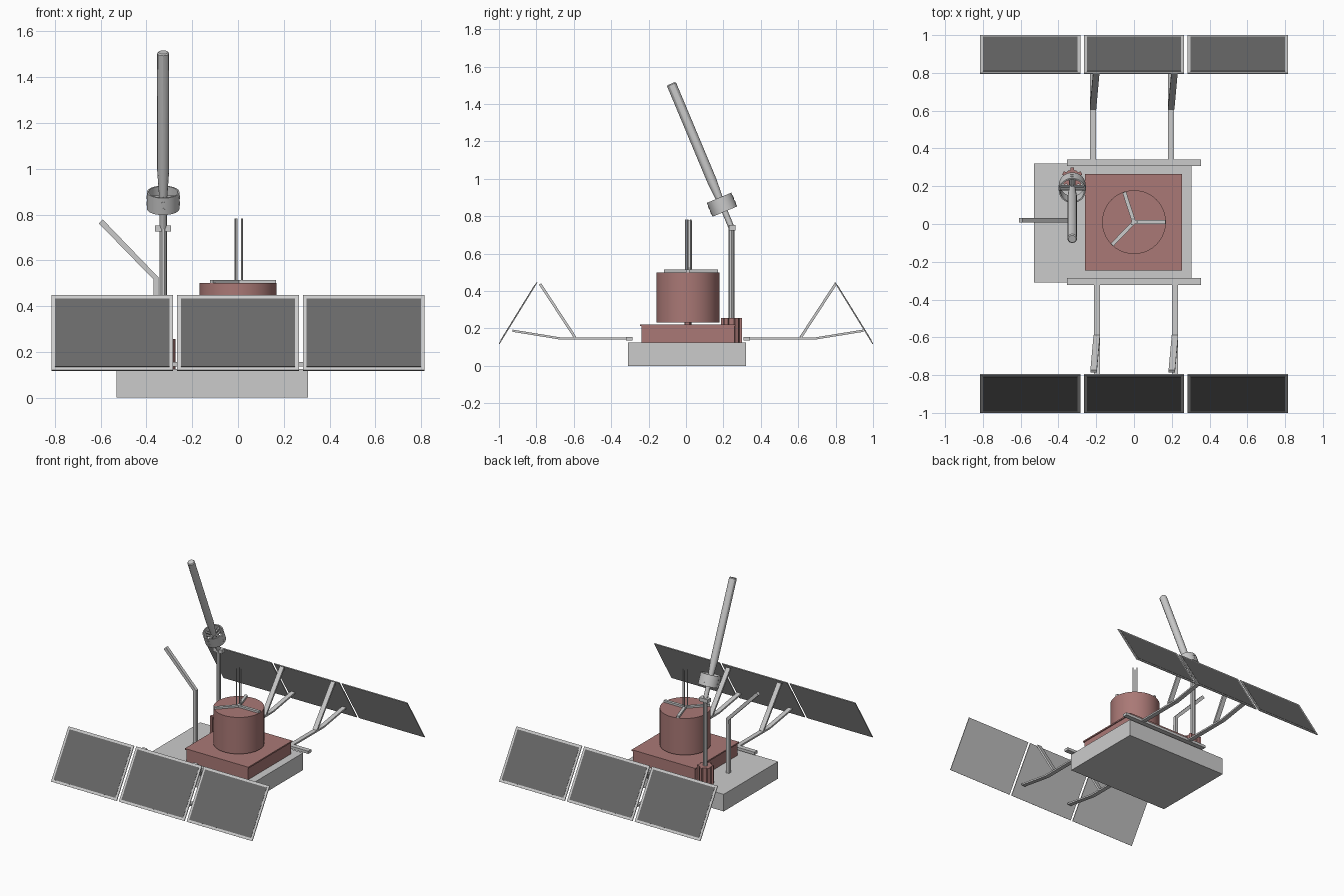
import bpy, bmesh, math
from mathutils import Vector, Matrix

if "Cube" in bpy.data.objects:
    bpy.data.objects.remove(bpy.data.objects["Cube"])


def material(name, rgb):
    m = bpy.data.materials.new(name)
    m.diffuse_color = (*rgb, 1)
    m.use_nodes = True
    m.node_tree.nodes["Principled BSDF"].inputs["Base Color"].default_value = m.diffuse_color
    return m


BROWN = material("brown", (0.40, 0.19, 0.18))
DARK = material("dark_cell", (0.14, 0.14, 0.14))


def finish(name, bm, mat=None, smooth=False):
    bmesh.ops.recalc_face_normals(bm, faces=bm.faces[:])
    me = bpy.data.meshes.new(name)
    bm.to_mesh(me)
    bm.free()
    ob = bpy.data.objects.new(name, me)
    bpy.context.collection.objects.link(ob)
    if mat:
        me.materials.append(mat)
    if smooth:
        bpy.ops.object.select_all(action='DESELECT')
        ob.select_set(True)
        bpy.context.view_layer.objects.active = ob
        bpy.ops.object.shade_smooth_by_angle()
    return ob


def box(name, lo, hi, mat=None, matrix=Matrix()):
    lo, hi = Vector(lo), Vector(hi)
    bm = bmesh.new()
    bmesh.ops.create_cube(bm, size=1, matrix=matrix @ Matrix.Translation((lo + hi) / 2)
                          @ Matrix.Diagonal((*(hi - lo), 1)))
    return finish(name, bm, mat)


def lathe(name, profile, base, axis=(0, 0, 1), n=12, mat=None, closed=False, smooth=True):
    """Revolve (radius, distance along axis) points around an axis."""
    q = Vector(axis).to_track_quat('Z', 'Y')
    bm = bmesh.new()
    rings = [[bm.verts.new(Vector(base) + q @ Vector((r * math.cos(2 * math.pi * i / n),
                                                       r * math.sin(2 * math.pi * i / n), t)))
              for i in range(n)] for r, t in profile]
    pairs = list(zip(rings, rings[1:]))
    if closed:
        pairs.append((rings[-1], rings[0]))
    for a, b in pairs:
        for i in range(n):
            bm.faces.new((a[i], a[(i + 1) % n], b[(i + 1) % n], b[i]))
    if not closed:
        bm.faces.new(rings[0])
        bm.faces.new(rings[-1])
    return finish(name, bm, mat, smooth)


def bar(name, points, w, h, side=(1, 0, 0)):
    """Rectangular bar swept along a bent path lying square to 'side'."""
    pts, side = [Vector(p) for p in points], Vector(side)
    bm, rings = bmesh.new(), []
    for i, p in enumerate(pts):
        d = (pts[min(i + 1, len(pts) - 1)] - pts[max(i - 1, 0)]).normalized()
        up = side.cross(d).normalized()
        rings.append([bm.verts.new(p + side * a * w / 2 + up * b * h / 2)
                      for a, b in ((-1, -1), (1, -1), (1, 1), (-1, 1))])
    for a, b in zip(rings, rings[1:]):
        for i in range(4):
            bm.faces.new((a[i], a[(i + 1) % 4], b[(i + 1) % 4], b[i]))
    bm.faces.new(rings[0])
    bm.faces.new(rings[-1])
    return finish(name, bm)


# Base slab and brown housing with a slightly overhanging lid
box("base", (-0.53, -0.31, 0), (0.305, 0.32, 0.125))
box("housing", (-0.253, -0.238, 0.125), (0.248, 0.258, 0.215), BROWN)
box("housing_lid", (-0.26, -0.245, 0.212), (0.255, 0.265, 0.222), BROWN)

# Drum on a short neck
C = Vector((0, 0.01, 0))
lathe("drum_neck", [(0.018, 0.22), (0.018, 0.24)], C, mat=BROWN)
lathe("drum", [(0.169, 0.232), (0.169, 0.5)], C, n=40, mat=BROWN)

# Three spokes and thin upright rods on the drum
for i, a in enumerate((0, 108, 226)):
    rot = Matrix.Translation(C) @ Matrix.Rotation(math.radians(a), 4, 'Z')
    box(f"drum_spoke_{i}", (0.0, -0.01, 0.5), (0.167, 0.01, 0.514), None, rot)
    p = rot @ Vector((0.017, 0, 0))
    lathe(f"upright_rod_{i}", [(0.004, 0.5), (0.004, 0.782)], p, n=8)

# Mast foot with fins
M = Vector((-0.327, 0.243, 0))
lathe("mast_foot", [(0.045, 0.12), (0.045, 0.255)], M, n=12, mat=BROWN)
for i in range(6):
    rot = Matrix.Translation(M) @ Matrix.Rotation(math.radians(60 * i + 30), 4, 'Z')
    box(f"mast_foot_fin_{i}", (0.03, -0.01, 0.12), (0.056, 0.01, 0.255), BROWN, rot)

# Mast and its collar
lathe("mast", [(0.016, 0.25), (0.016, 0.75)], M, n=10)
box("mast_collar", (-0.362, 0.23, 0.725), (-0.292, 0.265, 0.752))

# Tilted antenna with a flared upper tube
P = M + Vector((0, 0, 0.74))
AXIS = Vector((0, -0.386, 0.922)).normalized()
lathe("antenna", [(0.016, 0), (0.016, 0.12), (0.026, 0.27), (0.026, 0.828), (0.021, 0.834)],
      P, AXIS)

# Open ring round the antenna, held by bolts
lathe("antenna_ring", [(0.071, 0.092), (0.071, 0.172), (0.064, 0.172), (0.064, 0.092)],
      P, AXIS, n=28, closed=True)
q = AXIS.to_track_quat('Z', 'Y')
for i in range(4):
    d = q @ Vector((math.cos(i * math.pi / 2), math.sin(i * math.pi / 2), 0))
    for t in (0.117, 0.147):
        lathe(f"ring_bolt_{i}_{t}", [(0.008, 0), (0.008, 0.073)], P + AXIS * t, d, n=8)

# Bent side aerial
bar("side_aerial", [(-0.358, 0.02, 0.12), (-0.358, 0.02, 0.52), (-0.6, 0.02, 0.77)],
    0.024, 0.024, (0, 1, 0))

# Both solar wings: the second is the first turned half way round
for side, name in ((-1, "front"), (1, "back")):
    def pt(x, y, z):
        return Vector((-x * side, y * side + 0.01, z))
    a, b = pt(-0.355, 0.297, 0.135), pt(0.355, 0.332, 0.155)
    box(f"{name}_rail", [min(u) for u in zip(a, b)], [max(u) for u in zip(a, b)])

    # Arms and braces
    for j, x in enumerate((0.217, -0.197)):
        bar(f"{name}_arm_{j}", [pt(x, 0.30, 0.147), pt(x, 0.685, 0.147), pt(x, 0.938, 0.188)],
            0.032, 0.012)
        bar(f"{name}_brace_{j}", [pt(x, 0.603, 0.152), pt(x - 0.017, 0.79, 0.438)],
            0.034, 0.014)

    # Tilted panels: local x across, local y up the slope, local z outward
    low, top = Vector((0, side * 0.999, 0.118)), Vector((0, side * 0.797, 0.446))
    up = (top - low).normalized()
    xa = Vector((-side, 0, 0))
    out = xa.cross(up)
    length = (top - low).length
    T = Matrix((xa, up, out)).transposed().to_4x4()
    T.translation = low
    for k, x in enumerate((-0.55, 0, 0.55)):
        x *= 1
        box(f"{name}_panel_{k}", (x - 0.266, 0, -0.003), (x + 0.266, length, 0.003), None, T)
        box(f"{name}_cells_{k}", (x - 0.25, 0.017, 0.002), (x + 0.25, length - 0.017, 0.0045),
            DARK, T)
